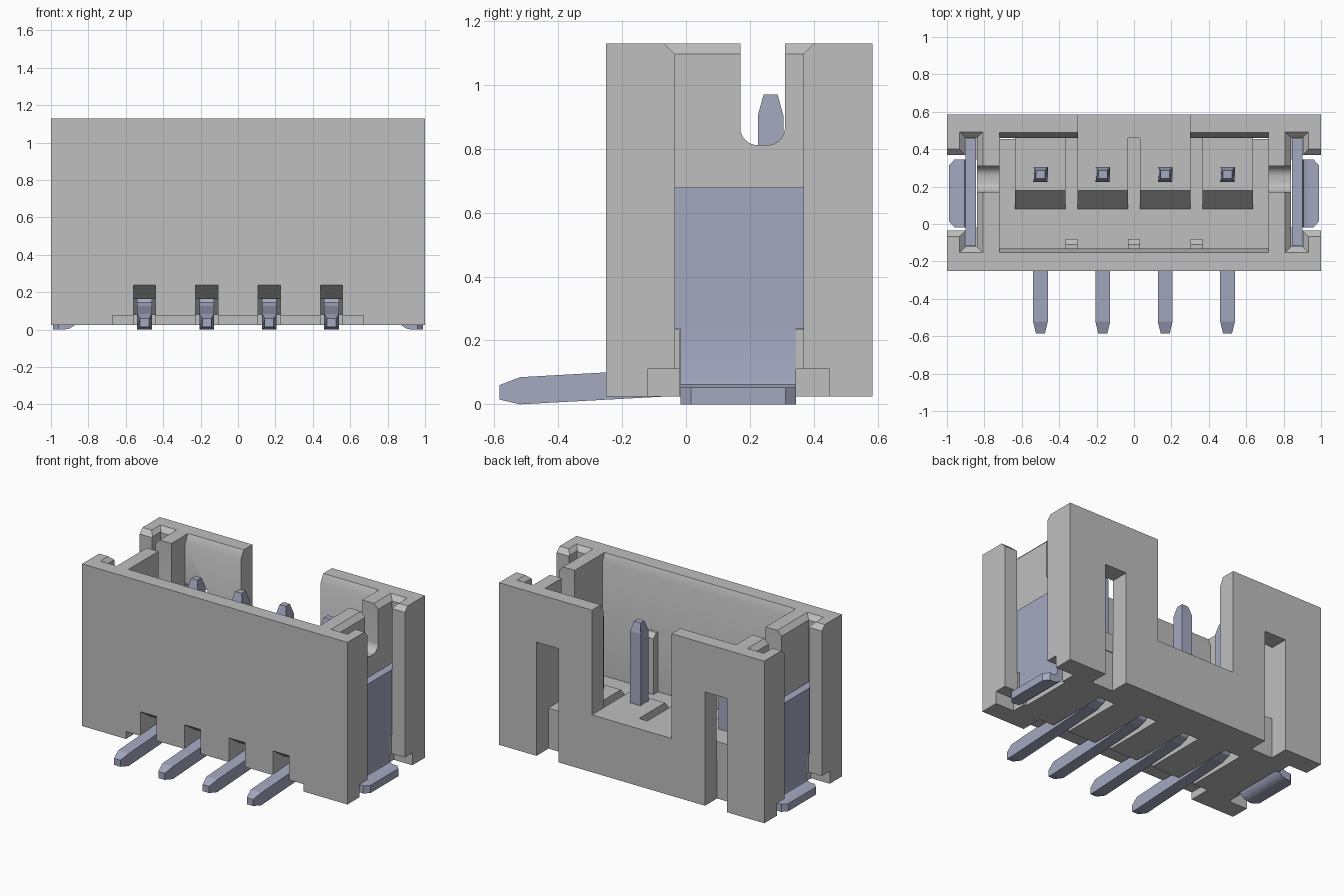
import bpy, bmesh, math

if "Cube" in bpy.data.objects:
    bpy.data.objects.remove(bpy.data.objects["Cube"], do_unlink=True)


def material(name, rgb):
    m = bpy.data.materials.new(name)
    m.use_nodes = True
    m.diffuse_color = (*rgb, 1)
    m.node_tree.nodes["Principled BSDF"].inputs["Base Color"].default_value = (*rgb, 1)
    return m


GREY = material("housing grey", (0.52, 0.52, 0.52))
METAL = material("blue grey metal", (0.37, 0.395, 0.53))


def loft(name, low, high, mat=GREY):
    """Solid between two matching point loops."""
    bm = bmesh.new()
    a = [bm.verts.new(p) for p in low]
    b = [bm.verts.new(p) for p in high]
    bm.faces.new(a)
    bm.faces.new(b)
    for i in range(len(a)):
        j = (i + 1) % len(a)
        bm.faces.new((a[i], a[j], b[j], b[i]))
    bmesh.ops.recalc_face_normals(bm, faces=bm.faces)
    me = bpy.data.meshes.new(name)
    bm.to_mesh(me)
    bm.free()
    me.materials.append(mat)
    ob = bpy.data.objects.new(name, me)
    bpy.context.collection.objects.link(ob)
    return ob


def rect(x, y, z):
    return [(x[0], y[0], z), (x[1], y[0], z), (x[1], y[1], z), (x[0], y[1], z)]


def box(name, x, y, z, mat=GREY):
    return loft(name, rect(x, y, z[0]), rect(x, y, z[1]), mat)


def prism_x(name, yz, x, mat=GREY):
    return loft(name, [(x[0], *p) for p in yz], [(x[1], *p) for p in yz], mat)


def select_only(ob):
    bpy.ops.object.select_all(action='DESELECT')
    ob.select_set(True)
    bpy.context.view_layer.objects.active = ob


def cut(target, cutter):
    select_only(target)
    mod = target.modifiers.new("cut", 'BOOLEAN')
    mod.operation = 'DIFFERENCE'
    mod.solver = 'EXACT'
    mod.object = cutter
    bpy.ops.object.modifier_apply(modifier=mod.name)
    bpy.data.objects.remove(cutter, do_unlink=True)


def mirrored(s, x):
    return tuple(sorted((s * x[0], s * x[1])))


PINS = (-0.5, -0.167, 0.167, 0.5)
TOP = 1.13

# Housing block with main cavity, chamfered along front and back
housing = box("housing", (-1, 1), (-0.25, 0.585), (0.025, TOP))
cut(housing, box("cutter", (-0.72, 0.72), (-0.13, 0.46), (0.30, 1.3)))
cut(housing, loft("cutter", rect((-0.72, 0.72), (-0.13, 0.46), 1.075),
                  rect((-0.72, 0.72), (-0.155, 0.495), TOP + 0.01)))
# Central opening in the back wall
cut(housing, box("cutter", (-0.30, 0.30), (0.45, 0.7), (0.416, 1.3)))
# Raised middle of the front lower edge
cut(housing, box("cutter", (-0.67, 0.67), (-0.4, -0.10), (-0.1, 0.075)))

# Lead channels under the floor
channel = [(-0.4, -0.1), (-0.4, 0.24), (-0.25, 0.24), (-0.14, 0.165),
           (0.26, 0.165), (0.34, 0.08), (0.34, -0.1)]
for px in PINS:
    cut(housing, prism_x("cutter", channel, (px - 0.06, px + 0.06)))

# U-shaped notch profile for the end walls
r = 0.055
u_notch = [(0.31, 1.3), (0.17, 1.3)]
for cy, start in ((0.17 + r, 180), (0.31 - r, 270)):
    for i in range(9):
        a = math.radians(start + i * 90 / 8)
        u_notch.append((cy + r * math.cos(a), 0.812 + r + r * math.sin(a)))

for s in (1, -1):
    # Side opening, plate groove and their top chamfers
    cut(housing, box("cutter", mirrored(s, (0.84, 0.905)), (-0.12, 0.46), (0.235, 1.3)))
    cut(housing, box("cutter", mirrored(s, (0.84, 0.905)), (-0.02, 0.345), (-0.1, 0.3)))
    cut(housing, box("cutter", mirrored(s, (0.90, 1.2)), (-0.035, 0.368), (-0.1, 1.3)))
    cut(housing, loft("cutter", rect(mirrored(s, (0.84, 0.90)), (-0.12, 0.46), 1.098),
                      rect(mirrored(s, (0.805, 0.935)), (-0.155, 0.495), TOP + 0.003)))
    cut(housing, loft("cutter", rect(mirrored(s, (0.87, 1.2)), (-0.035, 0.368), 1.098),
                      rect(mirrored(s, (0.87, 1.2)), (-0.07, 0.403), TOP + 0.003)))
    # Clearance around the solder foot
    cut(housing, box("cutter", mirrored(s, (0.86, 1.2)), (-0.12, 0.45), (-0.1, 0.11)))
    # Notch in the end wall and tall slot in the back wall
    cut(housing, prism_x("cutter", u_notch, mirrored(s, (0.66, 0.88))))
    cut(housing, box("cutter", mirrored(s, (0.553, 0.718)), (0.455, 0.7), (-0.1, 0.80)))

select_only(housing)
bpy.ops.object.shade_smooth_by_angle(angle=math.radians(30))

# Sloped blocks around the pins
block = [(0.08, 0.29), (0.08, 0.30), (0.18, 0.416), (0.461, 0.416), (0.461, 0.29)]
for px in PINS:
    prism_x("pin_block", block, (px - 0.135, px + 0.135))

# Short ribs on the inside of the front wall
rib = [(-0.14, 0.29), (-0.08, 0.29), (-0.08, 0.68), (-0.11, 0.71), (-0.14, 0.71)]
for rx in (-0.333, 0, 0.333):
    prism_x("front_wall_rib", rib, (rx - 0.032, rx + 0.032))

# Bent contact pins with tapered ends
pin = [(-0.585, 0.015), (-0.52, 0.0), (0.0, 0.028), (0.2, 0.04), (0.26, 0.06),
       (0.295, 0.10), (0.305, 0.15), (0.305, 0.905), (0.287, 0.97), (0.243, 0.97),
       (0.225, 0.905), (0.225, 0.18), (0.21, 0.145), (0.17, 0.127), (-0.25, 0.10),
       (-0.52, 0.085), (-0.585, 0.06)]
for px in PINS:
    ob = prism_x("contact_pin", pin, (px - 0.04, px + 0.04), METAL)
    for v in ob.data.vertices:
        if v.co.y < -0.58 or v.co.z > 0.96:
            v.co.x = px + (v.co.x - px) * 0.6

# Side retention plates with outward solder feet
foot = [(0.845, 0.25), (0.845, 0.09), (0.853, 0.055), (0.872, 0.025), (0.90, 0.006),
        (0.93, 0.0), (0.96, 0.0), (0.96, 0.052), (0.925, 0.052), (0.905, 0.062),
        (0.90, 0.08), (0.90, 0.25)]
for s in (1, -1):
    box("side_plate", mirrored(s, (0.845, 0.90)), (-0.118, 0.458), (0.237, 0.68), METAL)
    ob = loft("solder_foot", [(s * x, -0.018, z) for x, z in foot],
              [(s * x, 0.345, z) for x, z in foot], METAL)
    select_only(ob)
    bpy.ops.object.shade_smooth_by_angle(angle=math.radians(35))
    tip_low = [(0.96, -0.018), (0.99, 0.015), (0.99, 0.312), (0.96, 0.345)]
    loft("foot_tip", [(s * x, y, 0.0) for x, y in tip_low],
         [(s * x, y, 0.052) for x, y in tip_low], METAL)
